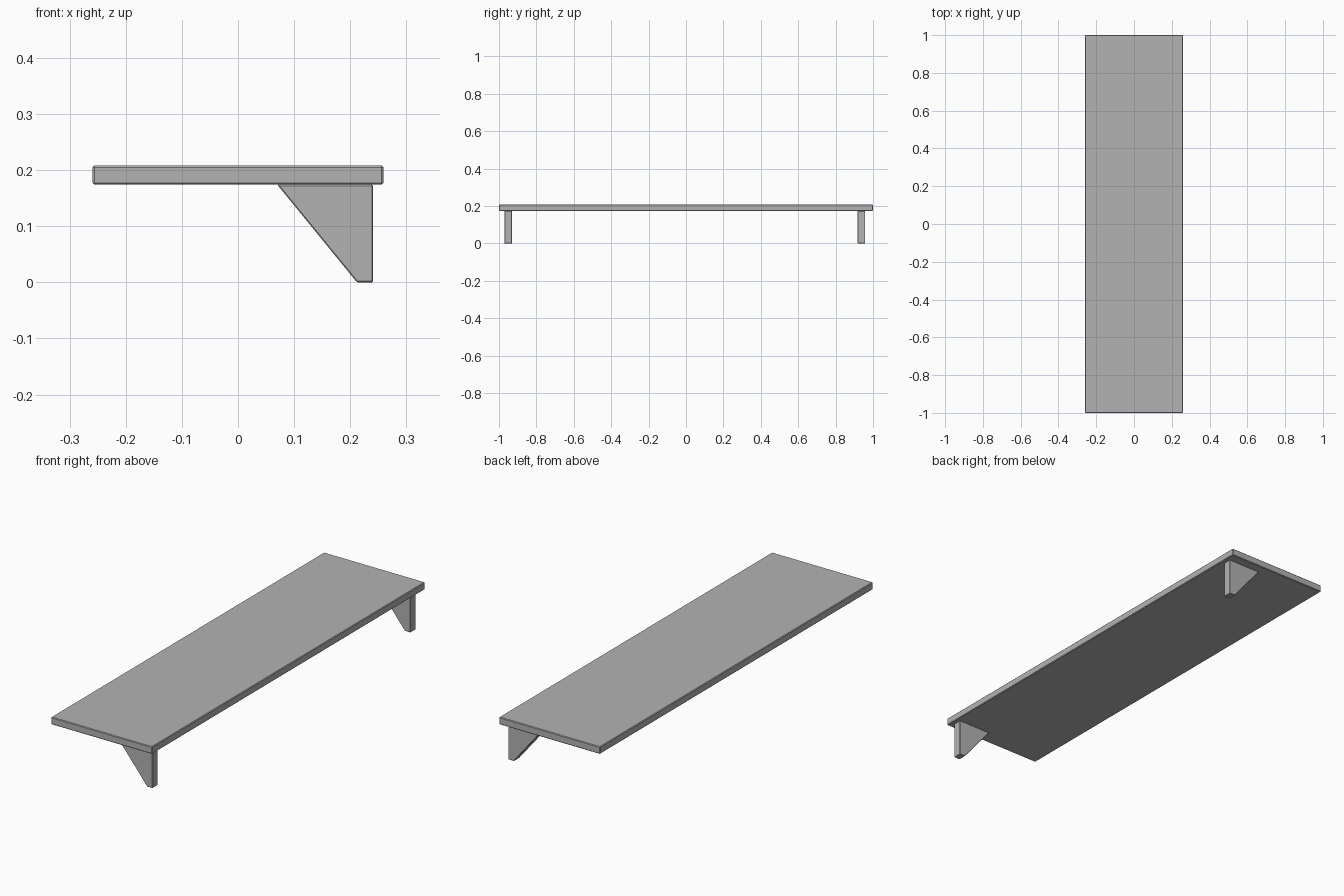
import bpy
import bmesh

if "Cube" in bpy.data.objects:
    bpy.data.objects.remove(bpy.data.objects["Cube"], do_unlink=True)

# Single flat grey
grey = bpy.data.materials.new("plain_grey")
grey.use_nodes = True
colour = (0.45, 0.45, 0.45, 1)
grey.diffuse_color = colour
grey.node_tree.nodes["Principled BSDF"].inputs["Base Color"].default_value = colour


def extrude_profile(name, profile, y_start, y_end, bevel):
    """Sweep an x/z outline along y and soften its edges."""
    bm = bmesh.new()
    face = bm.faces.new([bm.verts.new((x, y_start, z)) for x, z in profile])
    swept = bmesh.ops.extrude_face_region(bm, geom=[face])["geom"]
    verts = [v for v in swept if isinstance(v, bmesh.types.BMVert)]
    bmesh.ops.translate(bm, verts=verts, vec=(0, y_end - y_start, 0))
    bmesh.ops.recalc_face_normals(bm, faces=bm.faces)
    mesh = bpy.data.meshes.new(name)
    bm.to_mesh(mesh)
    bm.free()
    mesh.materials.append(grey)
    obj = bpy.data.objects.new(name, mesh)
    bpy.context.collection.objects.link(obj)
    mod = obj.modifiers.new("soft_edges", "BEVEL")
    mod.width = bevel
    mod.segments = 1
    return obj


# Shelf board
half, under, top = 0.259, 0.174, 0.208
extrude_profile("shelf_board",
                [(-half, under), (half, under), (half, top), (-half, top)],
                -1, 1, 0.003)

# Tapered brackets under the wall edge
bracket = [(0.07, under), (0.212, 0), (0.241, 0), (0.241, under)]
for name, y in (("front_bracket", -0.97), ("back_bracket", 0.918)):
    extrude_profile(name, bracket, y, y + 0.04, 0.002)
